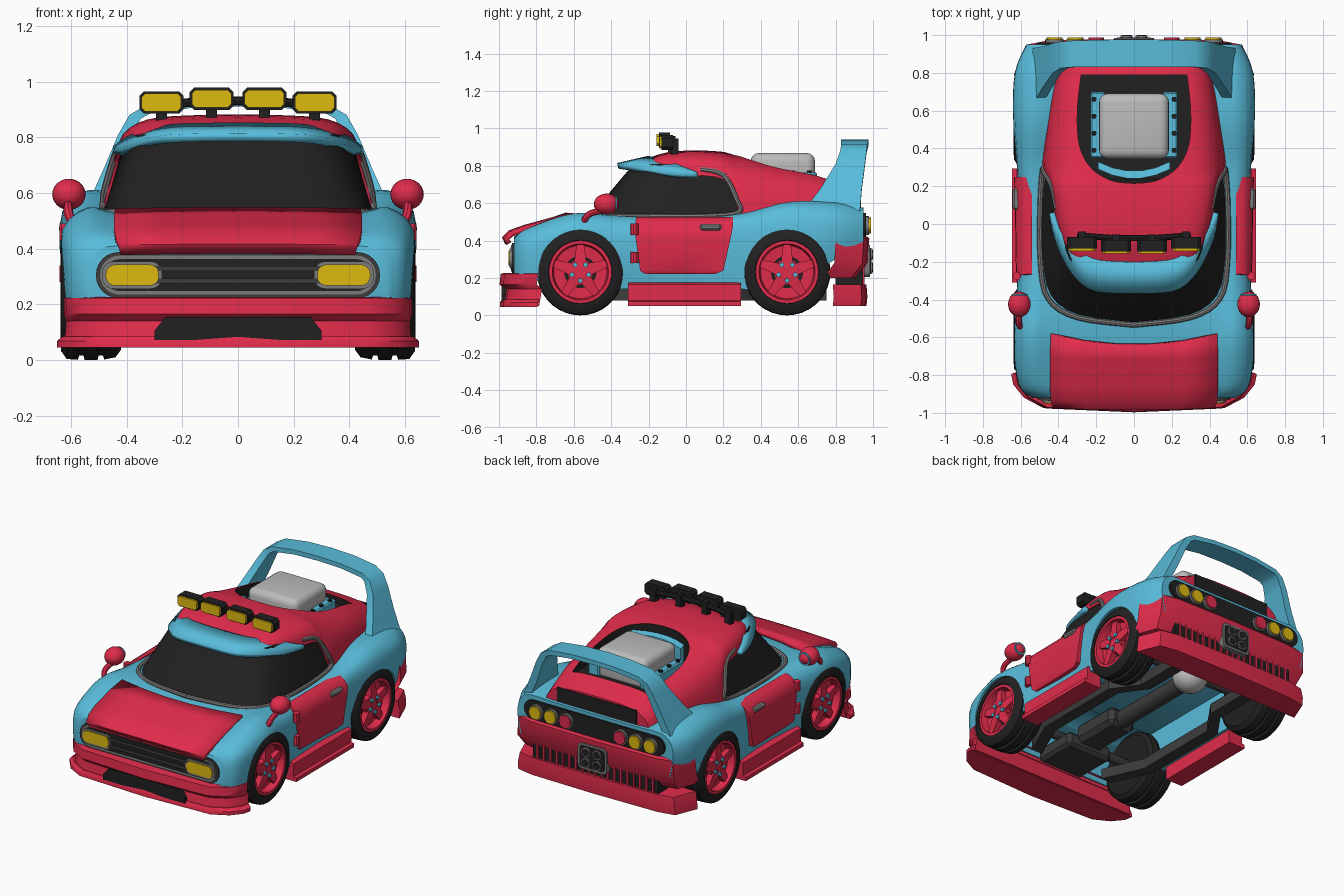
import bpy, bmesh, math
from mathutils import Matrix, Vector

if "Cube" in bpy.data.objects:
    bpy.data.objects.remove(bpy.data.objects["Cube"])

def mat(name, c):
    m = bpy.data.materials.new(name)
    m.diffuse_color = (*c, 1)
    m.use_nodes = True
    m.node_tree.nodes["Principled BSDF"].inputs["Base Color"].default_value = m.diffuse_color
    return m
RED = mat("red paint", (.75, .025, .07))
BLUE = mat("blue paint", (.10, .51, .71))
BLACK = mat("black", (.015, .015, .015))
DARK = mat("dark grey", (.045, .045, .045))
GREY = mat("mid grey", (.2, .2, .2))
SILVER = mat("light grey", (.5, .5, .5))
YELLOW = mat("yellow lamp", (.74, .49, .005))

# ---------- helpers (all geometry in world coordinates) ----------
def finish(name, bm, m, mirror=False):
    bmesh.ops.recalc_face_normals(bm, faces=bm.faces)
    me = bpy.data.meshes.new(name)
    bm.to_mesh(me)
    bm.free()
    me.materials.append(m)
    o = bpy.data.objects.new(name, me)
    bpy.context.collection.objects.link(o)
    if mirror:
        o.modifiers.new("mirror", 'MIRROR').use_mirror_merge = False
    return o

def loft(name, rings, m, mirror=False, cap=True, closed=True):
    bm = bmesh.new()
    vs = [[bm.verts.new(p) for p in r] for r in rings]
    n = len(vs[0])
    for a, b in zip(vs, vs[1:]):
        for i in range(n if closed else n - 1):
            j = (i + 1) % n
            bm.faces.new((a[i], a[j], b[j], b[i]))
    if cap and closed:
        bm.faces.new(vs[0])
        bm.faces.new(vs[-1])
    return finish(name, bm, m, mirror)

def box(name, lo, hi, m, mirror=False, bevel=0, seg=1):
    bm = bmesh.new()
    lo, hi = Vector(lo), Vector(hi)
    bmesh.ops.create_cube(bm, size=1, matrix=Matrix.Translation((lo + hi) / 2) @ Matrix.Diagonal((*(hi - lo), 1)))
    if bevel:
        bmesh.ops.bevel(bm, geom=bm.edges[:], offset=bevel, segments=seg, affect='EDGES', profile=.5)
    return finish(name, bm, m, mirror)

def cyl(name, c, r, depth, axis, m, mirror=False, seg=20):
    bm = bmesh.new()
    rot = {'X': Matrix.Rotation(math.pi / 2, 4, 'Y'), 'Y': Matrix.Rotation(math.pi / 2, 4, 'X'), 'Z': Matrix()}[axis]
    bmesh.ops.create_cone(bm, cap_ends=True, segments=seg, radius1=r, radius2=r, depth=depth,
                          matrix=Matrix.Translation(c) @ rot)
    return finish(name, bm, m, mirror)

def ball(name, c, s, m, mirror=False):
    bm = bmesh.new()
    bmesh.ops.create_uvsphere(bm, u_segments=20, v_segments=12, radius=1,
                              matrix=Matrix.Translation(c) @ Matrix.Diagonal((*s, 1)))
    return finish(name, bm, m, mirror)

def pipe(name, pts, r, m, mirror=False):
    cu = bpy.data.curves.new(name, 'CURVE')
    cu.dimensions, cu.bevel_depth, cu.bevel_resolution, cu.use_fill_caps = '3D', r, 2, True
    sp = cu.splines.new('POLY')
    sp.points.add(len(pts) - 1)
    for p, q in zip(sp.points, pts):
        p.co = (*q, 1)
    o = bpy.data.objects.new(name, cu)
    bpy.context.collection.objects.link(o)
    bpy.context.view_layer.objects.active = o
    bpy.ops.object.select_all(action='DESELECT')
    o.select_set(True)
    bpy.ops.object.convert(target='MESH')
    o = bpy.context.object
    o.data.materials.clear()
    o.data.materials.append(m)
    if mirror:
        o.modifiers.new("mirror", 'MIRROR').use_mirror_merge = False

def cat(pts, n):  # smooth curve through tuples
    out = []
    for i in range(len(pts) - 1):
        p = [Vector(pts[max(0, min(len(pts) - 1, i + k))]) for k in (-1, 0, 1, 2)]
        for t in (j / n for j in range(n)):
            out.append(tuple(.5 * (2 * p[1] + (p[2] - p[0]) * t + (2 * p[0] - 5 * p[1] + 4 * p[2] - p[3]) * t * t
                                   + (3 * p[1] - p[0] - 3 * p[2] + p[3]) * t ** 3)))
    return out + [tuple(pts[-1])]

def sym(half):
    return list(half) + [(-p[0], *p[1:]) for p in reversed(half) if p[0] > 1e-4]

def smooth_sections(secs, n=4, k=3):  # secs: (y, [(x, z)...]) half profiles
    cols = [cat([(x, y, z) for x, z in c], k) for y, c in secs]
    cols = [cat([c[i] for c in cols], n) for i in range(len(cols[0]))]
    return [sym([c[j] for c in cols]) for j in range(len(cols[0]))]

def capsule(name, cx, cz, w, h, y0, y1, m, mirror=False, r=None, seg=6):
    r = min(w, h) / 2 * .98 if r is None else r
    ring = []
    for q, (sx, sz) in enumerate(((1, 1), (-1, 1), (-1, -1), (1, -1))):
        for i in range(seg + 1):
            a = math.pi / 2 * (q + i / seg)
            ring.append((cx + sx * (w / 2 - r) + r * math.cos(a), cz + sz * (h / 2 - r) + r * math.sin(a)))
    return loft(name, [[(x, y, z) for x, z in ring] for y in (y0, y1)], m, mirror)

def layers(name, m, outline, lv):  # half plan outline, stacked at (z, x scale, y shift)
    return loft(name, [sym([(x * s, y + d, z) for x, y in outline]) for z, s, d in lv], m)

def cut(o, cutter):
    md = o.modifiers.new("cut", 'BOOLEAN')
    md.object, md.operation, md.solver, md.material_mode = cutter, 'DIFFERENCE', 'EXACT', 'TRANSFER'
    bpy.context.view_layer.objects.active = o
    bpy.ops.object.modifier_apply(modifier="cut")
    bpy.data.objects.remove(cutter)

# ---------- body shell ----------
body = loft("body_shell", smooth_sections([
    (-.92, [(0, .42), (.3, .415), (.42, .41), (.49, .40), (.53, .35), (.54, .27), (.53, .20)]),
    (-.85, [(0, .455), (.3, .455), (.44, .46), (.53, .46), (.60, .41), (.61, .3), (.60, .20)]),
    (-.6, [(0, .515), (.3, .515), (.44, .525), (.54, .545), (.63, .47), (.64, .3), (.63, .14)]),
    (-.35, [(0, .53), (.3, .53), (.46, .53), (.54, .525), (.61, .46), (.62, .3), (.60, .14)]),
    (0, [(0, .52), (.3, .52), (.48, .52), (.55, .51), (.60, .45), (.60, .3), (.58, .14)]),
    (.3, [(0, .53), (.3, .53), (.48, .54), (.56, .54), (.615, .48), (.615, .3), (.60, .14)]),
    (.55, [(0, .55), (.3, .56), (.47, .60), (.56, .60), (.63, .53), (.64, .35), (.63, .14)]),
    (.8, [(0, .57), (.3, .575), (.46, .60), (.55, .595), (.62, .53), (.63, .42), (.61, .30)]),
    (.95, [(0, .57), (.3, .57), (.43, .575), (.51, .565), (.56, .51), (.57, .42), (.55, .30)])]), BLUE)
cut(body, box("belly_cutter", (-.5, -.77, 0), (.5, .77, .42), BLUE))
for y in (-.565, .54):
    cut(body, cyl("arch_cutter", (0, y, .232), .224, 2, 'X', BLUE, seg=48))

# ---------- cabin glass, trim, roof ----------
lo = [(0, -.54), (.3, -.50), (.45, -.40), (.49, -.2), (.49, .1), (.475, .3)]
hi = [(0, -.28), (.24, -.26), (.34, -.18), (.385, 0), (.40, .14), (.405, .2)]
loft("cabin_glass", [sym([(x, y, z) for x, y, z in cat([(*p, z) for p in pl], 3)]) for pl, z in ((lo, .5), (hi, .81))], BLACK)
pipe("window_trim", cat([(0, -.535, .53), (.3, -.495, .53), (.455, -.395, .53), (.495, -.2, .53), (.497, .1, .53),
                         (.485, .28, .55), (.475, .27, .62), (.435, .2, .75), (.41, .08, .78)], 4), .014, GREY, True)

def roof_sec(y, w, zb, zt):
    h = zt - zb
    return (y, [(0, zt), (w * .45, zt - .004), (w * .76, zb + .87 * h), (w * .94, zb + .55 * h), (w, zb)])
roof = loft("roof", smooth_sections([roof_sec(*s) for s in (
    (-.22, .31, .78, .835), (-.1, .38, .765, .872), (.05, .42, .75, .882), (.19, .44, .73, .875), (.25, .46, .65, .862),
    (.31, .49, .50, .85), (.5, .47, .50, .805), (.7, .44, .50, .765), (.93, .39, .50, .68))], 3, 3), RED)
pit = cat([(0, .215), (.12, .23), (.23, .30), (.29, .42), (.30, .6), (.28, .79)], 4)
cut(roof, loft("pit_cutter", [sym([(x, y, z) for x, y in pit]) for z in (.69, 1)], BLACK))
box("rear_window", (-.29, .925, .575), (.29, .936, .668), BLACK)

# visor over the windscreen
outer = cat([(0, -.365, .80), (.2, -.355, .797), (.30, -.29, .787), (.37, -.18, .765), (.415, -.06, .745), (.435, .06, .74)], 3)
inner = cat([(0, -.2, .838), (.18, -.19, .836), (.27, -.15, .828), (.33, -.09, .815), (.395, -.02, .79), (.432, .06, .765)], 3)
bm = bmesh.new()
for s in (1, -1):
    a, b = ([bm.verts.new((s * x, y, z)) for x, y, z in e] for e in (outer, inner))
    for i in range(len(a) - 1):
        bm.faces.new((a[i], a[i + 1], b[i + 1], b[i]))
bmesh.ops.remove_doubles(bm, verts=bm.verts, dist=.0005)
sd = finish("visor", bm, BLUE).modifiers.new("thick", 'SOLIDIFY')
sd.thickness, sd.offset = .03, 0

# ---------- hood ----------
rows = [(-.945, .385, .42), (-.96, .41, .43), (-.93, .437, .44), (-.85, .465, .445), (-.7, .506, .445), (-.58, .53, .44)]
h = loft("hood", [[(w * t, y + (.06 * (t * t - 1) if y > -.6 else -.01 * (1 - t * t)), z + .005 * (1 - t * t))
                   for t in (-1, -.6, -.2, .2, .6, 1)] for y, z, w in rows], RED, closed=False)
sd = h.modifiers.new("thick", 'SOLIDIFY')
sd.thickness, sd.offset = .03, 0

# ---------- front end ----------
fp = [(0, -.985), (.46, -.965), (.56, -.91), (.615, -.84), (.625, -.785), (.5, -.785)]
layers("front_bumper", RED, fp, [(.05, 1, 0), (.14, .985, .015), (.165, 1, -.012), (.222, 1, -.006), (.226, .97, .01)])
layers("front_lip", RED, fp, [(.045, 1.04, -.01), (.068, 1.04, -.01), (.085, 1.005, 0)])
loft("front_intake", [[(x, y, z) for x, z in ((-.3, .072), (.3, .072), (.3, .105), (.26, .155), (-.26, .155), (-.3, .105))]
                      for y in (-.986, -.9)], BLACK)
capsule("grille_rim", 0, .305, 1.02, .165, -.93, -.88, DARK)
capsule("grille_ring", 0, .305, .99, .14, -.935, -.88, GREY)
capsule("grille", 0, .305, .96, .115, -.938, -.88, BLACK)
for z in (.283, .328):
    box("grille_bar", (-.3, -.945, z - .009), (.3, -.92, z + .009), DARK)
capsule("headlight_rim", .38, .305, .215, .098, -.944, -.88, GREY, True, .04)
capsule("headlight", .38, .305, .19, .076, -.95, -.88, YELLOW, True, .035)

# ---------- rear end ----------
rp = [(0, .965), (.46, .957), (.575, .935), (.635, .785), (.5, .785)]
layers("rear_bumper", RED, rp, [(.2, .97, -.05), (.28, 1, .008), (.41, .985, .015), (.422, .97, .005)])
layers("rear_lip", RED, rp, [(.05, 1, 0), (.10, 1, .005), (.165, .98, 0)])
box("rear_vent", (-.46, .8, .13), (.46, .945, .262), BLACK)
for i in range(-9, 10):
    box("vent_fin", (i * .047 - .007, .9, .15), (i * .047 + .007, .955, .262), RED)
capsule("tail_panel", 0, .485, 1.03, .125, .93, .962, BLACK)
for x, c in ((.42, YELLOW), (.31, YELLOW), (.2, RED)):
    cyl("tail_light_rim", (x, .965, .48), .05, .025, 'Y', GREY, True)
    cyl("tail_light", (x, .977, .48), .042, .022, 'Y', c, True)
capsule("exhaust_plate", 0, .29, .21, .17, .93, .984, GREY, r=.03)
capsule("exhaust_panel", 0, .29, .18, .14, .93, .988, BLACK, r=.02)
for z in (.255, .325):
    cyl("exhaust_pipe", (.04, .983, z), .032, .03, 'Y', GREY, True)
    cyl("exhaust_hole", (.04, .997, z), .024, .006, 'Y', BLACK, True)

# ---------- spoiler hoop ----------
hoop = [(.54, .56, .63, .93, .05), (.485, .68, .72, .94, .05), (.43, .81, .80, .957, .045), (.39, .88, .825, .965, .045),
        (.33, .915, .83, .97, .04), (.17, .935, .83, .975, .03), (0, .94, .83, .977, .03)]
rings = []
for x, z, y0, y1, t in hoop:
    a = min(1, max(0, (x - .30) / .1))  # inward direction turns from down to sideways
    ix, iz = x - t * a, z - t * (1 - a) - .01 * a
    rings.append([(x, y0, z), (x, y1, z), (ix, y1, iz), (ix, y0, iz)])
loft("spoiler", rings + [[(-p[0], p[1], p[2]) for p in r] for r in rings[-2::-1]], BLUE)

# ---------- engine in the roof ----------
box("engine_scoop", (-.185, .345, .66), (.185, .69, .868), SILVER, bevel=.045, seg=4)
box("engine_rail", (.15, .35, .66), (.23, .70, .765), BLUE, True, .008)
for i in range(4):
    cyl("rail_bolt", (.212, .39 + i * .09, .768), .014, .014, 'Z', BLACK, True, 8)
arc = [(.19 * t, .24 + .05 * t * t) for t in (-1, -.6, -.2, .2, .6, 1)]
loft("engine_front_strip", [[(x, y, .68), (x, y + .04, .68), (x, y + .04, .82), (x, y, .83)] for x, y in arc], BLUE)

# ---------- roof lamps ----------
for x, z, y in ((.275, .925, -.13), (.095, .938, -.145)):
    capsule("roof_lamp_case", x, z, .158, .08, y, y + .06, BLACK, True, .016, 1)
    capsule("roof_lamp_lens", x, z, .142, .064, y - .012, y + .01, YELLOW, True, .013, 1)
    box("roof_lamp_post", (x - .02, y + .05, .83), (x + .02, y + .09, z + .02), BLACK, True)
pipe("roof_lamp_bar", [(-.3, -.06, .915), (-.1, -.075, .93), (.1, -.075, .93), (.3, -.06, .915)], .016, BLACK)

# ---------- doors, skirts, mirrors ----------
loft("door", [[(.54, a, z), (xo, a, z), (xo + .004, (a + b) / 2, z), (xo + .01, b, z), (.54, b, z)] for z, a, b, xo in (
    (.222, -.22, .16, .61), (.24, -.245, .2, .622), (.42, -.27, .24, .625), (.47, -.27, .25, .622), (.505, -.27, .25, .595),
    (.525, -.265, .25, .565))], RED, True)
for z in (.31, .46):
    cyl("door_hinge", (.62, -.275, z), .022, .06, 'Z', RED, True, 10)
box("door_handle", (.6, .075, .455), (.642, .19, .488), GREY, True, .01)
loft("side_skirt", [[(.52, -.31, z), (xo, -.31, z), (xo, .295, z), (.52, .295, z)] for z, xo in (
    (.05, .645), (.075, .645), (.08, .625), (.165, .625), (.175, .60))], RED, True)
ball("mirror_housing", (.607, -.425, .595), (.06, .068, .056), RED, True)
cyl("mirror_glass", (.607, -.374, .595), .042, .008, 'Y', BLUE, True)
pipe("mirror_stem", cat([(.607, -.45, .56), (.61, -.51, .545), (.605, -.54, .515), (.585, -.54, .48)], 4), .017, RED, True)

# ---------- wheels ----------
def lathe(name, prof, y, m, seg=36):
    loft(name, [[(x, y + r * math.cos(i * 2 * math.pi / seg), .232 + r * math.sin(i * 2 * math.pi / seg))
                 for i in range(seg)] for x, r in prof], m, True)
for y in (-.565, .54):
    lathe("tyre", [(.42, .15), (.42, .195), (.44, .222), (.48, .23), (.485, .216), (.50, .216), (.505, .232), (.55, .232),
                   (.555, .216), (.57, .216), (.575, .231), (.615, .228), (.635, .2), (.637, .17), (.62, .162), (.58, .16)], y, BLACK)
    lathe("rim_ring", [(.57, .168), (.632, .168), (.632, .15), (.585, .142), (.575, .03)], y, RED)
    lathe("hub", [(.57, .07), (.61, .07), (.618, .05), (.62, .02)], y, RED, 20)
    cyl("hub_cap", (.615, y, .232), .025, .014, 'X', RED, True)
    for k in range(5):
        a = math.pi / 2 + k * 2 * math.pi / 5
        ca, sa = math.cos(a), math.sin(a)
        loft("spoke", [[(x + (.012 if r < .1 else 0), y + r * ca - w * sa, .232 + r * sa + w * ca)
                        for r, w in ((.03, -.035), (.15, -.02), (.15, .02), (.03, .035))] for x in (.57, .612)], RED, True)
        b = a + math.pi / 5
        cyl("wheel_bolt", (.62, y + .047 * math.cos(b), .232 + .047 * math.sin(b)), .013, .026, 'X', BLUE, True, 8)
    cyl("axle", (0, y, .232), .03, .9, 'X', DARK, seg=12)

# ---------- underbody ----------
box("front_plate", (-.17, -.72, .10), (.17, -.42, .20), DARK, bevel=.02)
loft("chassis_rail", [[(x - .04, y, .08), (x + .04, y, .08), (x + .04, y, .15), (x - .04, y, .15)] for x, y in (
    (.28, -.6), (.40, -.33), (.40, .28), (.28, .45), (.28, .75))], DARK, True)
cyl("drive_shaft", (0, .05, .2), .055, 1.0, 'Y', DARK)
box("gearbox", (-.1, -.45, .14), (.1, -.1, .27), DARK, bevel=.03)
ball("differential", (0, .54, .21), (.11, .11, .1), SILVER)

for o in bpy.data.objects:
    bpy.ops.object.select_all(action='DESELECT')
    o.select_set(True)
    bpy.context.view_layer.objects.active = o
    bpy.ops.object.shade_smooth_by_angle(angle=math.radians(35))
